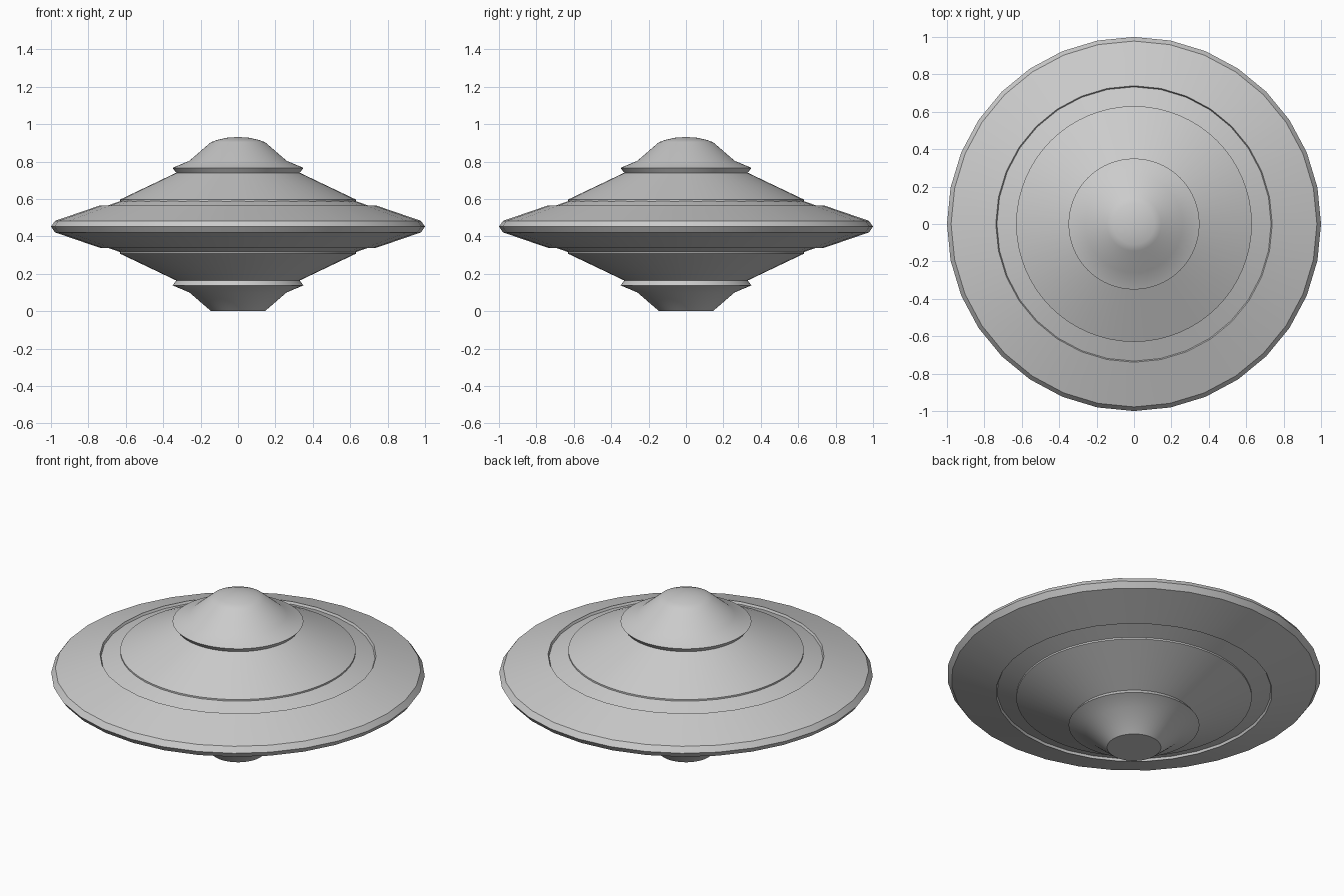
import bpy, bmesh, math

if "Cube" in bpy.data.objects:
    bpy.data.objects.remove(bpy.data.objects["Cube"])

MID = 0.452  # height of the mirror plane


def lathe(name, profile, sides, closed_end=False):
    """Revolve (radius, height) points, ordered bottom to top, around z."""
    bm = bmesh.new()
    rings = []
    for r, z in profile:
        if r < 1e-6:
            rings.append([bm.verts.new((0, 0, z))] * sides)
        else:
            rings.append([bm.verts.new((r * math.cos(2 * math.pi * i / sides),
                                        r * math.sin(2 * math.pi * i / sides), z))
                          for i in range(sides)])
    for a, b in zip(rings, rings[1:]):
        for i in range(sides):
            j = (i + 1) % sides
            bm.faces.new(list(dict.fromkeys((a[i], a[j], b[j], b[i]))))
    if closed_end:
        bm.faces.new(list(reversed(rings[0])))
    bm.normal_update()
    mesh = bpy.data.meshes.new(name)
    bm.to_mesh(mesh)
    bm.free()
    ob = bpy.data.objects.new(name, mesh)
    bpy.context.collection.objects.link(ob)
    bpy.ops.object.select_all(action='DESELECT')
    ob.select_set(True)
    bpy.context.view_layer.objects.active = ob
    bpy.ops.object.shade_smooth_by_angle(angle=math.radians(28))
    return ob


def above(half):
    return [(r, MID + h) for r, h in half]


def below(half):
    return [(r, MID - h) for r, h in reversed(half)]


# Wide saucer disc with a stepped lip on both sides
disc = [(0.978, 0.031), (0.739, 0.113), (0.733, 0.100), (0.628, 0.137)]
lathe("saucer_disc", below(disc) + [(1.0, MID)] + above(disc), 32)

# Raised cones, each with a short upright edge
cone = [(0.63, 0.132), (0.63, 0.145), (0.33, 0.288)]
lathe("upper_cone", above(cone), 64)
lathe("lower_cone", below(cone), 64)

# Flanged turrets: domed cap on top, flat foot below
turret = [(0.33, 0.288), (0.35, 0.314), (0.26, 0.352), (0.144, 0.452)]
cap = [(0.11, 0.464), (0.06, 0.475), (0.0, 0.479)]
lathe("top_turret", above(turret + cap), 64)
lathe("bottom_turret", below(turret), 64, closed_end=True)
